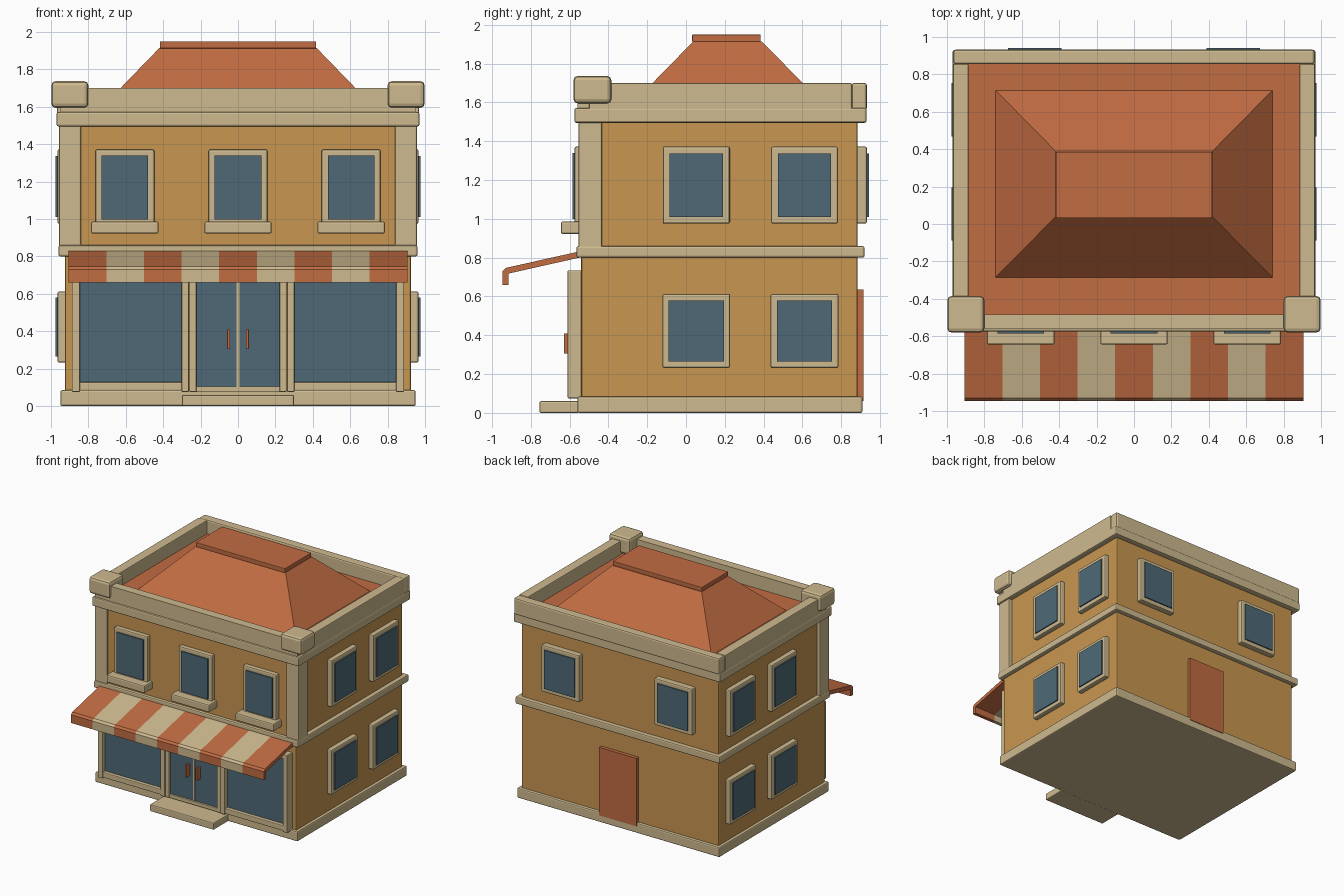
import bpy, bmesh

if "Cube" in bpy.data.objects:
    bpy.data.objects.remove(bpy.data.objects["Cube"])


def material(name, r, g, b):
    lin = lambda c: ((c / 255 + 0.055) / 1.055) ** 2.4
    m = bpy.data.materials.new(name)
    m.diffuse_color = (lin(r), lin(g), lin(b), 1)
    m.use_nodes = True
    m.node_tree.nodes["Principled BSDF"].inputs["Base Color"].default_value = m.diffuse_color
    return m


WALL = material("ochre_wall", 200, 150, 80)
TRIM = material("cream_trim", 206, 186, 143)
TERRA = material("terracotta", 193, 108, 66)
GLASS = material("blue_glass", 78, 105, 118)


def mesh_object(name, verts, faces, mat, bevel=0.0):
    bm = bmesh.new()
    vs = [bm.verts.new(v) for v in verts]
    for f in faces:
        bm.faces.new([vs[i] for i in f])
    bmesh.ops.recalc_face_normals(bm, faces=bm.faces)
    me = bpy.data.meshes.new(name)
    bm.to_mesh(me)
    bm.free()
    me.materials.append(mat)
    ob = bpy.data.objects.new(name, me)
    bpy.context.collection.objects.link(ob)
    if bevel:
        mod = ob.modifiers.new("edge_bevel", 'BEVEL')
        mod.width = bevel
        mod.segments = 2
    return ob


def frustum(name, low, high, z0, z1, mat, bevel=0.0):
    """Solid between two rectangles (x0, x1, y0, y1)."""
    verts = [(r[i], r[j], z) for r, z in ((low, z0), (high, z1))
             for i, j in ((0, 2), (1, 2), (1, 3), (0, 3))]
    faces = [(0, 1, 2, 3), (4, 5, 6, 7)] + [(i, (i + 1) % 4, (i + 1) % 4 + 4, i + 4) for i in range(4)]
    return mesh_object(name, verts, faces, mat, bevel)


def box(name, x0, x1, y0, y1, z0, z1, mat, bevel=0.0):
    r = (min(x0, x1), max(x0, x1), y0, y1)
    return frustum(name, r, r, z0, z1, mat, bevel)


def window(name, side, u, z0, z1, w, border, out, base):
    """Bevelled surround with a pane; side is 'x' or 'y', base/out are signed depths."""
    sign = 1 if out > 0 else -1
    for part, ins, depth, mat, bev in (("frame", 0, out, TRIM, 0.01),
                                       ("pane", border, out + sign * 0.01, GLASS, 0)):
        d = sorted((base, depth))
        span = (u - w / 2 + ins, u + w / 2 - ins)
        xy = (*d, *span) if side == 'x' else (*span, *d)
        box(f"{name}_{part}", *xy, z0 + ins, z1 - ins, mat, bev)


# Main body and horizontal bands
box("plinth", -0.95, 0.95, -0.56, 0.91, 0, 0.085, TRIM, 0.01)
box("walls", -0.925, 0.925, -0.54, 0.885, 0.05, 1.53, WALL, 0.01)
box("entrance_step", -0.30, 0.30, -0.755, -0.55, 0, 0.06, TRIM, 0.008)
box("middle_band", -0.96, 0.96, -0.565, 0.92, 0.80, 0.86, TRIM, 0.01)
box("cornice", -0.97, 0.97, -0.575, 0.93, 1.495, 1.572, TRIM, 0.01)

# Parapet, front corner blocks and pilasters
box("parapet_front", -0.95, 0.95, -0.56, -0.485, 1.56, 1.70, TRIM)
box("parapet_back", -0.965, 0.965, 0.855, 0.932, 1.56, 1.70, TRIM, 0.012)
for s, tag in ((-1, "left"), (1, "right")):
    box(f"parapet_{tag}", s * 0.885, s * 0.968, -0.50, 0.855, 1.56, 1.70, TRIM, 0.006)
    box(f"corner_block_{tag}", s * 0.80, s * 0.998, -0.58, -0.385, 1.595, 1.737, TRIM, 0.022)
    box(f"pilaster_{tag}", s * 0.84, s * 0.957, -0.555, -0.432, 0.85, 1.50, TRIM, 0.008)

# Hipped roof on a flat deck
box("roof_deck", -0.89, 0.89, -0.49, 0.86, 1.55, 1.585, TERRA)
frustum("hip_roof", (-0.74, 0.74, -0.285, 0.715), (-0.42, 0.42, 0.038, 0.39), 1.585, 1.915, TERRA)
box("roof_cap", -0.418, 0.418, 0.032, 0.385, 1.912, 1.95, TERRA, 0.004)

# Upper front windows with sills
for i, x in enumerate((-0.605, 0, 0.605)):
    window(f"front_window_{i}", 'y', x, 0.965, 1.372, 0.315, 0.033, -0.575, -0.53)
    box(f"front_sill_{i}", x - 0.18, x + 0.18, -0.645, -0.53, 0.922, 0.987, TRIM, 0.01)

# Side windows on both floors, and back windows
for s, tag in ((-1, "left"), (1, "right")):
    for i, y in enumerate((0.053, 0.611)):
        window(f"{tag}_lower_window_{i}", 'x', y, 0.232, 0.613, 0.35, 0.033, s * 0.965, s * 0.91)
        window(f"{tag}_upper_window_{i}", 'x', y, 0.975, 1.373, 0.345, 0.035, s * 0.965, s * 0.91)
    window(f"back_window_{tag}", 'y', s * 0.53, 0.975, 1.373, 0.355, 0.035, 0.932, 0.87)
box("back_door", -0.175, 0.175, 0.87, 0.915, 0.06, 0.637, TERRA)

# Shop front: display windows either side of a double door
for s, tag in ((-1, "left"), (1, "right")):
    for part, a, b in (("outer", 0.845, 0.888), ("inner", 0.262, 0.302)):
        box(f"display_{part}_post_{tag}", s * a, s * b, -0.61, -0.53, 0.075, 0.735, TRIM, 0.006)
    for part, z0, z1 in (("bottom", 0.082, 0.128), ("top", 0.693, 0.735)):
        box(f"display_{part}_rail_{tag}", s * 0.30, s * 0.85, -0.605, -0.53, z0, z1, TRIM, 0.006)
    box(f"display_glass_{tag}", s * 0.29, s * 0.86, -0.575, -0.53, 0.09, 0.72, GLASS)
    box(f"door_post_{tag}", s * 0.222, s * 0.26, -0.605, -0.53, 0.075, 0.735, TRIM, 0.006)
    box(f"door_glass_{tag}", s * 0.006, s * 0.23, -0.585, -0.53, 0.09, 0.72, GLASS)
    box(f"door_handle_{tag}", s * 0.043, s * 0.058, -0.63, -0.58, 0.305, 0.41, TERRA, 0.003)
box("door_bottom_rail", -0.23, 0.23, -0.60, -0.53, 0.075, 0.106, TRIM, 0.004)
box("door_top_rail", -0.23, 0.23, -0.60, -0.53, 0.695, 0.735, TRIM, 0.004)
box("door_mullion", -0.007, 0.007, -0.592, -0.53, 0.10, 0.70, TRIM)

# Striped awning: nine strips of one side profile
profile = [(-0.55, 0.832), (-0.93, 0.747), (-0.945, 0.73), (-0.945, 0.66),
           (-0.915, 0.66), (-0.915, 0.718), (-0.55, 0.80)]
n = len(profile)
width = 1.81 / 9
for i in range(9):
    x0 = -0.905 + i * width
    verts = [(x, y, z) for x in (x0, x0 + width) for y, z in profile]
    faces = [tuple(range(n)), tuple(range(n, 2 * n))]
    faces += [(k, (k + 1) % n, (k + 1) % n + n, k + n) for k in range(n)]
    mesh_object(f"awning_stripe_{i}", verts, faces, TRIM if i % 2 else TERRA)
